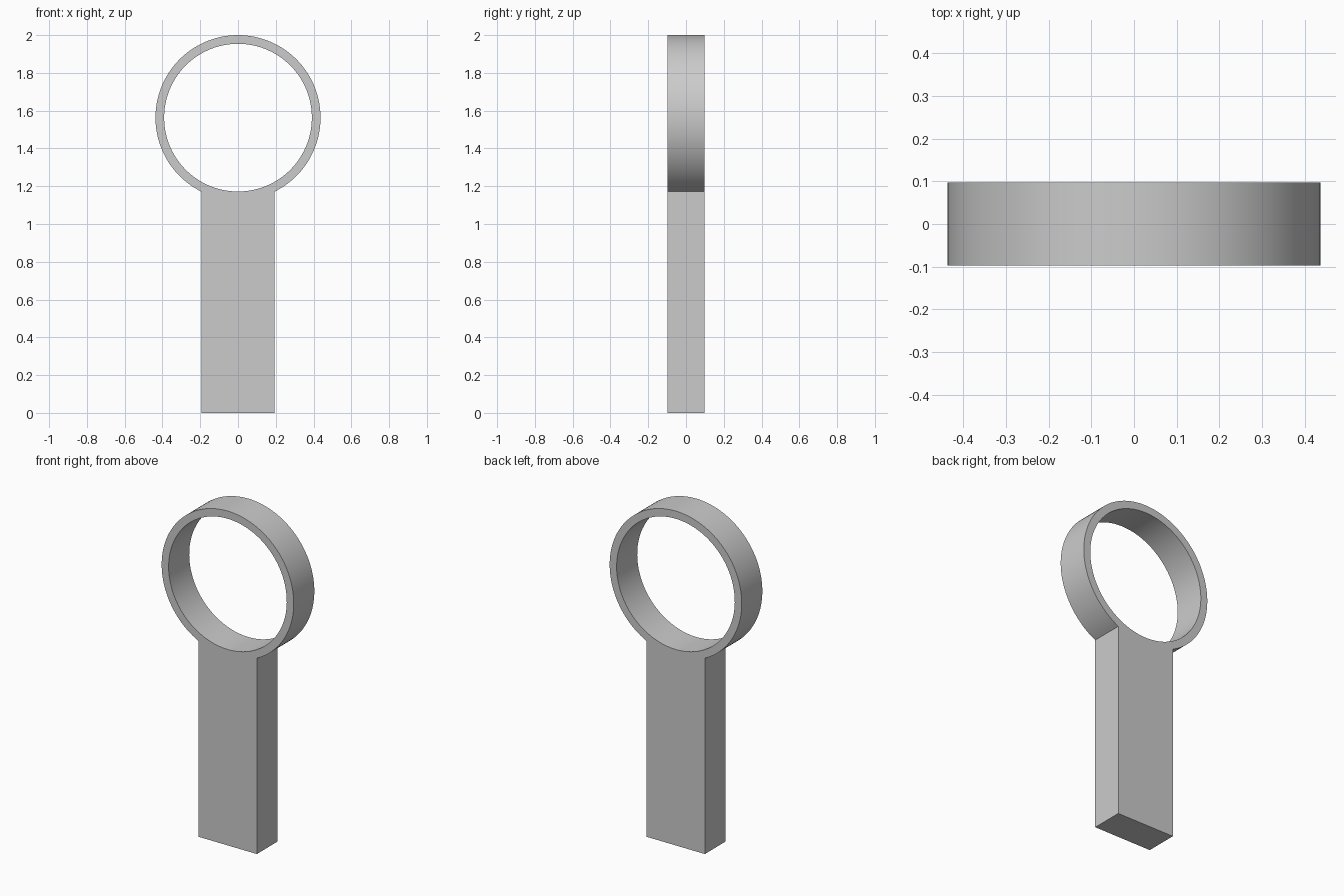
import bpy, bmesh, math

cube = bpy.data.objects.get("Cube")
if cube:
    bpy.data.objects.remove(cube)

OUTER, INNER, CENTRE_Z = 0.437, 0.391, 1.563
HALF_WIDTH, HALF_DEPTH = 0.193, 0.0975
NECK_STEPS, RING_STEPS = 20, 108

grey = bpy.data.materials.new("light grey")
grey.use_nodes = True
colour = (0.6, 0.6, 0.6, 1)
grey.diffuse_color = colour
grey.node_tree.nodes["Principled BSDF"].inputs["Base Color"].default_value = colour

# Angles round the ring, measured from straight down; the neck arc comes first
neck = math.asin(HALF_WIDTH / OUTER)
angles = [-neck + 2 * neck * i / NECK_STEPS for i in range(NECK_STEPS)]
angles += [neck + (math.tau - 2 * neck) * i / RING_STEPS for i in range(RING_STEPS)]

bm = bmesh.new()


def circle(radius):
    return [bm.verts.new((radius * math.sin(a), -HALF_DEPTH,
                          CENTRE_Z - radius * math.cos(a))) for a in angles]


# Front face of the ring
outer, inner = circle(OUTER), circle(INNER)
count = len(angles)
for i in range(count):
    j = (i + 1) % count
    bm.faces.new((inner[i], outer[i], outer[j], inner[j]))

# Front face of the handle, flush with the ring and joined along the neck arc
foot = [bm.verts.new((v.co.x, -HALF_DEPTH, 0)) for v in outer[:NECK_STEPS + 1]]
for i in range(NECK_STEPS):
    bm.faces.new((outer[i], foot[i], foot[i + 1], outer[i + 1]))

# Thickness
solid = bmesh.ops.extrude_face_region(bm, geom=bm.faces[:], use_keep_orig=True)
back = [g for g in solid["geom"] if isinstance(g, bmesh.types.BMVert)]
bmesh.ops.translate(bm, verts=back, vec=(0, 2 * HALF_DEPTH, 0))
bmesh.ops.recalc_face_normals(bm, faces=bm.faces[:])

mesh = bpy.data.meshes.new("ring_and_handle")
bm.to_mesh(mesh)
bm.free()
mesh.materials.append(grey)
body = bpy.data.objects.new("ring_and_handle", mesh)
bpy.context.collection.objects.link(body)

# Smooth curved walls, crisp rims
bpy.ops.object.select_all(action="DESELECT")
body.select_set(True)
bpy.context.view_layer.objects.active = body
bpy.ops.object.shade_smooth_by_angle(angle=math.radians(30))
